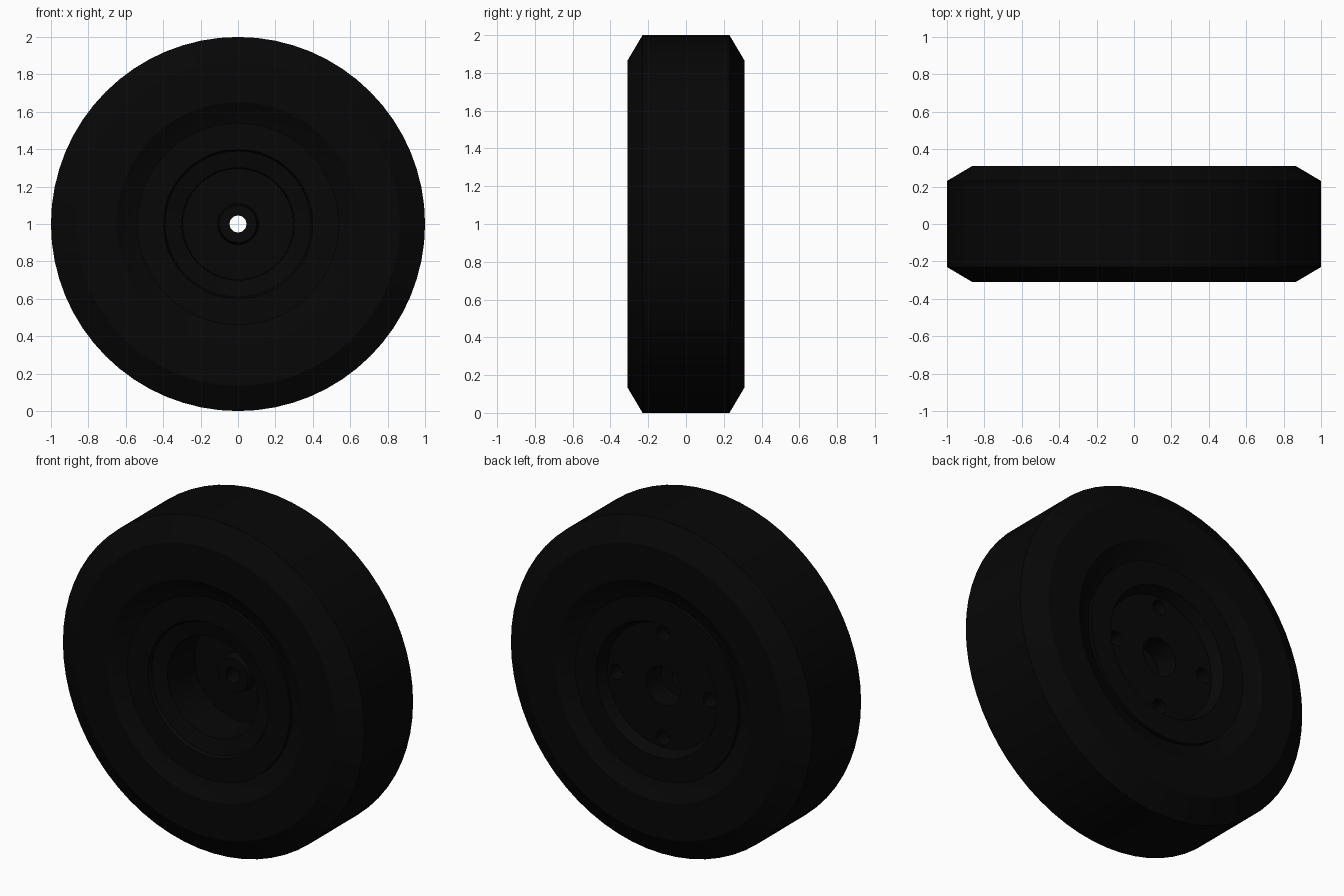
import bpy, bmesh, math
from mathutils import Vector

cube = bpy.data.objects.get("Cube")
if cube:
    bpy.data.objects.remove(cube)

SIDES = 64
CENTRE_Z = 1.0


def material(name, colour):
    mat = bpy.data.materials.new(name)
    mat.use_nodes = True
    mat.diffuse_color = colour
    mat.node_tree.nodes["Principled BSDF"].inputs["Base Color"].default_value = colour
    return mat


black = material("black rubber", (0.002, 0.002, 0.002, 1))


def smooth(obj):
    bpy.ops.object.select_all(action='DESELECT')
    obj.select_set(True)
    bpy.context.view_layer.objects.active = obj
    bpy.ops.object.shade_smooth_by_angle(angle=math.radians(28))


def lathe(name, profile):
    """Spin a closed (radius, y) profile round the axle."""
    bm = bmesh.new()
    rings = []
    for i in range(SIDES):
        a = math.tau * i / SIDES
        rings.append([bm.verts.new((r * math.cos(a), y, CENTRE_Z + r * math.sin(a)))
                      for r, y in profile])
    n = len(profile)
    for i in range(SIDES):
        p, q = rings[i], rings[(i + 1) % SIDES]
        for j in range(n):
            k = (j + 1) % n
            bm.faces.new((p[j], p[k], q[k], q[j]))
    bmesh.ops.recalc_face_normals(bm, faces=bm.faces)
    mesh = bpy.data.meshes.new(name)
    bm.to_mesh(mesh)
    bm.free()
    mesh.materials.append(black)
    obj = bpy.data.objects.new(name, mesh)
    bpy.context.collection.objects.link(obj)
    return obj


# Tyre: flat tread, bevelled shoulders and sidewalls dipping gently to the rim
half = [(0.53, 0.255), (0.59, 0.275), (0.65, 0.31), (0.865, 0.31), (1.0, 0.23)]
tyre = lathe("tyre", [(r, -y) for r, y in half] + half[::-1])
smooth(tyre)

# Rim: wide flange and deep well with a hub in front, shallow dish behind
front = [(0.045, -0.05), (0.10, -0.05), (0.11, 0.01), (0.295, 0.01),
         (0.30, -0.24), (0.39, -0.26), (0.40, -0.28), (0.54, -0.28)]
back = [(0.54, 0.28), (0.40, 0.28), (0.37, 0.215),
        (0.115, 0.215), (0.115, 0.07), (0.045, 0.07)]
rim = lathe("rim", front + back)

# Four blind bolt holes in the back of the rim
for i in range(4):
    a = math.tau * i / 4
    pos = Vector((0.31 * math.cos(a), 0.215, CENTRE_Z + 0.31 * math.sin(a)))
    bpy.ops.mesh.primitive_cylinder_add(vertices=16, radius=0.045, depth=0.16,
                                        location=pos, rotation=(math.pi / 2, 0, 0))
    cutter = bpy.context.object
    cutter.name = "bolt_hole_cutter"
    cutter.hide_render = True
    cutter.data.materials.append(black)
    mod = rim.modifiers.new("bolt hole", 'BOOLEAN')
    mod.operation = 'DIFFERENCE'
    mod.solver = 'EXACT'
    mod.object = cutter
    bpy.ops.object.select_all(action='DESELECT')
    rim.select_set(True)
    bpy.context.view_layer.objects.active = rim
    bpy.ops.object.modifier_apply(modifier=mod.name)
    bpy.data.objects.remove(cutter)
smooth(rim)
